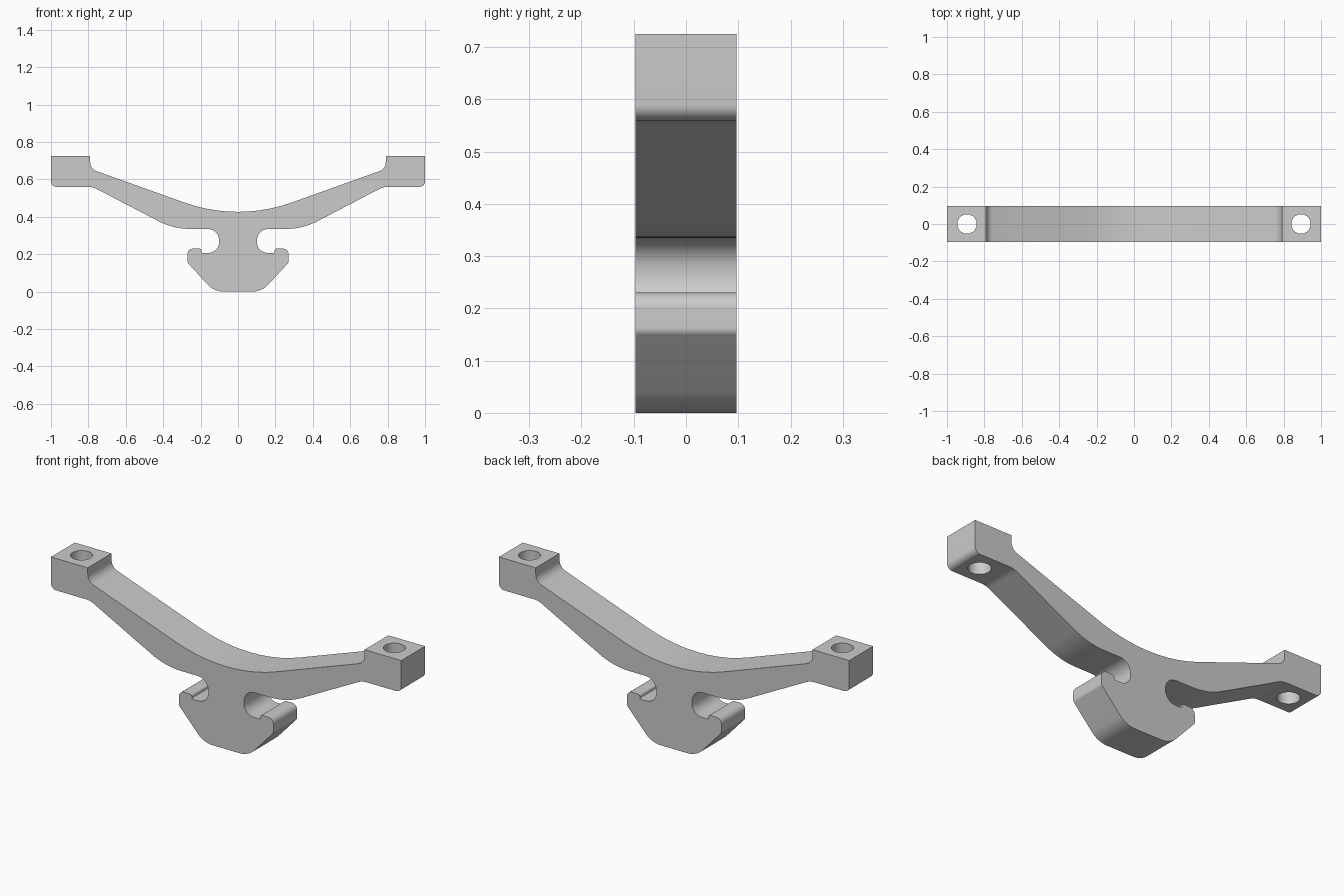
import bpy
import bmesh
import math
from mathutils import Vector

cube = bpy.data.objects.get("Cube")
if cube:
    bpy.data.objects.remove(cube)

HALF_DEPTH = 0.097

grey = bpy.data.materials.new("plain grey")
grey.use_nodes = True
grey.diffuse_color = (0.6, 0.6, 0.6, 1)
grey.node_tree.nodes["Principled BSDF"].inputs["Base Color"].default_value = (0.6, 0.6, 0.6, 1)


def rounded(corners, steps=10):
    """Outline of a closed polygon whose (x, z, radius) corners are filleted."""
    outline = []
    for i, (x, z, radius) in enumerate(corners):
        p = Vector((x, z))
        if radius == 0:
            outline.append(p)
            continue
        a = (Vector(corners[i - 1][:2]) - p).normalized()
        b = (Vector(corners[(i + 1) % len(corners)][:2]) - p).normalized()
        half = a.angle(b) / 2
        centre = p + (a + b).normalized() * radius / math.sin(half)
        reach = radius / math.tan(half)
        start, end = p + a * reach - centre, p + b * reach - centre
        sweep = start.angle(end)
        for k in range(steps + 1):
            t = k / steps
            outline.append(centre + (start * math.sin((1 - t) * sweep)
                                     + end * math.sin(t * sweep)) / math.sin(sweep))
    return outline


# Right half of the bracket outline: arm, end block, slot, hooked foot
half_profile = [
    (0.79, 0.656, 0.05), (0.79, 0.725, 0), (1.0, 0.725, 0), (1.0, 0.56, 0.03),
    (0.777, 0.56, 0.1), (0.345, 0.335, 0.37),
    (0.101, 0.335, 0.062), (0.101, 0.207, 0.058), (0.195, 0.207, 0.004),
    (0.195, 0.23, 0.012), (0.27, 0.23, 0.03), (0.27, 0.155, 0.02), (0.128, 0.0, 0.12),
]
profile = [(0, 0.374, 0.85)] + half_profile
profile += [(-x, z, r) for x, z, r in reversed(half_profile)]

# Extrude the outline through the depth
bm = bmesh.new()
front = bm.faces.new([bm.verts.new((p.x, -HALF_DEPTH, p.y)) for p in rounded(profile)])
result = bmesh.ops.extrude_face_region(bm, geom=[front], use_keep_orig=True)
moved = [v for v in result["geom"] if isinstance(v, bmesh.types.BMVert)]
bmesh.ops.translate(bm, verts=moved, vec=(0, 2 * HALF_DEPTH, 0))
bmesh.ops.recalc_face_normals(bm, faces=bm.faces)
mesh = bpy.data.meshes.new("bracket")
bm.to_mesh(mesh)
bm.free()
mesh.materials.append(grey)
bracket = bpy.data.objects.new("bracket", mesh)
bpy.context.collection.objects.link(bracket)
bpy.context.view_layer.objects.active = bracket

# Bolt holes through the end blocks
for side in (-1, 1):
    bpy.ops.mesh.primitive_cylinder_add(vertices=48, radius=0.052, depth=0.4,
                                        location=(side * 0.893, 0, 0.64))
    cutter = bpy.context.object
    cutter.name = "hole_cutter"
    cutter.hide_render = True
    cutter.data.materials.append(grey)
    cut = bracket.modifiers.new("bolt hole", "BOOLEAN")
    cut.operation = "DIFFERENCE"
    cut.solver = "EXACT"
    cut.object = cutter
    bpy.context.view_layer.objects.active = bracket
    bpy.ops.object.modifier_apply(modifier=cut.name)
    bpy.data.objects.remove(cutter)

# Smooth fillets, crisp edges
bpy.ops.object.select_all(action="DESELECT")
bracket.select_set(True)
bpy.context.view_layer.objects.active = bracket
bpy.ops.object.shade_smooth_by_angle(angle=math.radians(30))
